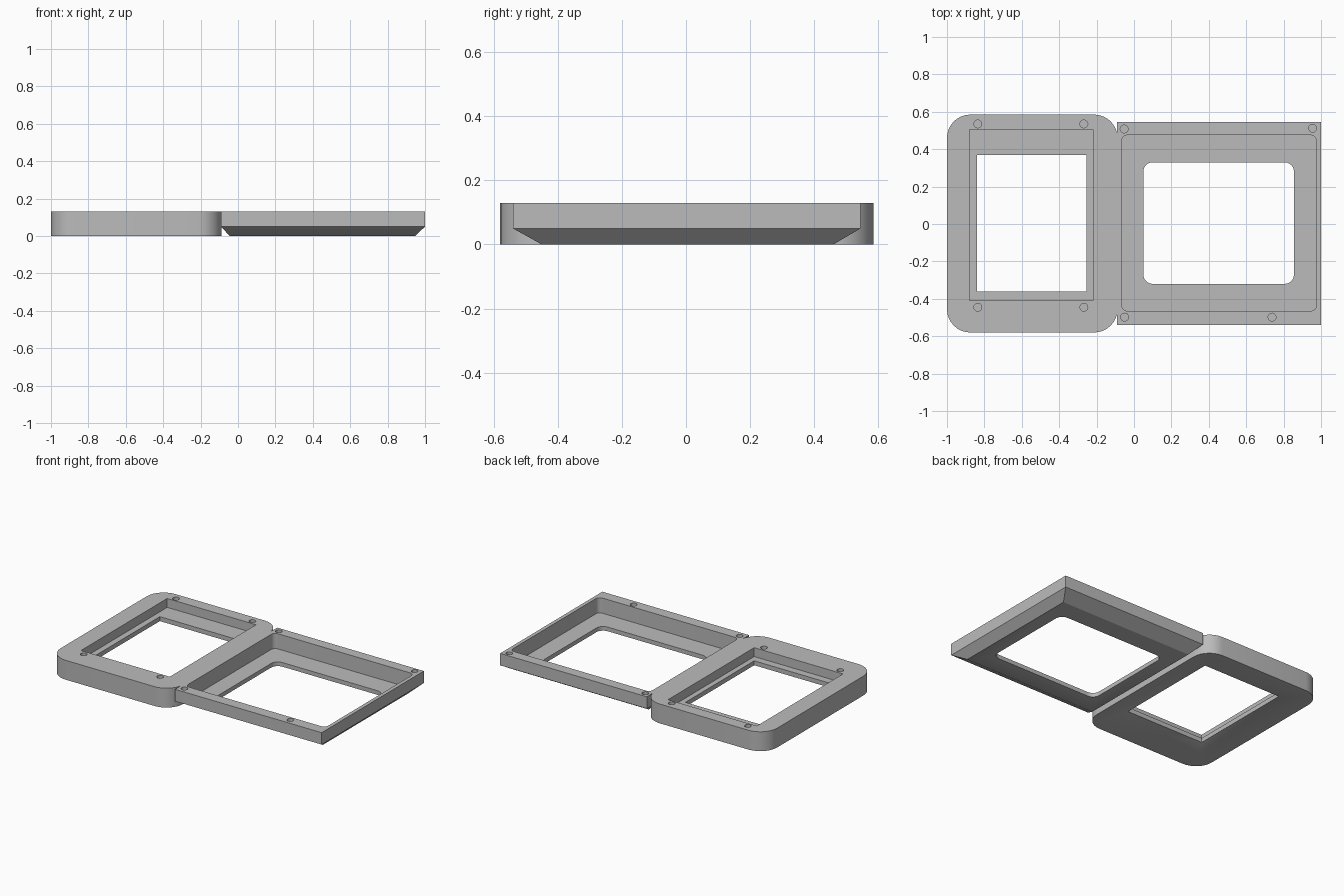
import bpy, bmesh, math

if "Cube" in bpy.data.objects:
    bpy.data.objects.remove(bpy.data.objects["Cube"])

grey = bpy.data.materials.new("plain grey")
grey.diffuse_color = (0.5, 0.5, 0.5, 1)
grey.use_nodes = True
grey.node_tree.nodes["Principled BSDF"].inputs["Base Color"].default_value = grey.diffuse_color
SEG = 8


def ring(bm, x0, x1, y0, y1, r, z):
    """Rounded rectangle with a fixed number of points."""
    verts = []
    corners = [(x1 - r, y1 - r), (x0 + r, y1 - r), (x0 + r, y0 + r), (x1 - r, y0 + r)]
    for i, (cx, cy) in enumerate(corners):
        for k in range(SEG + 1):
            a = math.pi / 2 * (i + k / SEG)
            verts.append(bm.verts.new((cx + r * math.cos(a), cy + r * math.sin(a), z)))
    return verts


def frame(name, rings, holes, depth):
    """Closed loop of rings swept into a frame, with blind screw holes in the top."""
    bm = bmesh.new()
    loops = [ring(bm, *p) for p in rings]
    n = len(loops[0])
    for a, b in zip(loops, loops[1:] + loops[:1]):
        for i in range(n):
            j = (i + 1) % n
            bm.faces.new((a[i], a[j], b[j], b[i]))
    bmesh.ops.remove_doubles(bm, verts=bm.verts, dist=1e-5)
    bmesh.ops.recalc_face_normals(bm, faces=bm.faces)
    mesh = bpy.data.meshes.new(name)
    bm.to_mesh(mesh)
    bm.free()
    mesh.materials.append(grey)
    ob = bpy.data.objects.new(name, mesh)
    bpy.context.collection.objects.link(ob)

    # screw hole cutters
    cut = bmesh.new()
    for x, y in holes:
        res = bmesh.ops.create_cone(cut, cap_ends=True, segments=24, radius1=0.021,
                                    radius2=0.021, depth=0.2)
        bmesh.ops.translate(cut, verts=res["verts"], vec=(x, y, 0.13 - depth + 0.1))
    cmesh = bpy.data.meshes.new(name + "_hole_cutter")
    cut.to_mesh(cmesh)
    cut.free()
    cmesh.materials.append(grey)
    cutter = bpy.data.objects.new(name + "_hole_cutter", cmesh)
    bpy.context.collection.objects.link(cutter)
    cutter.hide_render = True

    bpy.ops.object.select_all(action='DESELECT')
    bpy.context.view_layer.objects.active = ob
    ob.select_set(True)
    mod = ob.modifiers.new("holes", 'BOOLEAN')
    mod.operation = 'DIFFERENCE'
    mod.solver = 'EXACT'
    mod.object = cutter
    bpy.ops.object.modifier_apply(modifier=mod.name)
    bpy.data.objects.remove(cutter)
    bpy.ops.object.shade_smooth_by_angle(angle=math.radians(30))
    return ob


# rounded frame: outer wall, stepped recess, opening, flared underside
frame("rounded_frame", [
    (-1.0, -0.088, -0.58, 0.585, 0.125, 0.0),
    (-1.0, -0.088, -0.58, 0.585, 0.125, 0.13),
    (-0.88, -0.22, -0.41, 0.505, 0, 0.13),
    (-0.88, -0.22, -0.41, 0.505, 0, 0.07),
    (-0.84, -0.255, -0.36, 0.37, 0, 0.07),
    (-0.84, -0.255, -0.36, 0.37, 0, 0.04),
    (-0.945, -0.143, -0.53, 0.535, 0, 0.0),
], [(-0.835, 0.535), (-0.268, 0.535), (-0.835, -0.445), (-0.268, -0.445)], 0.05)

# square frame: chamfered underside, deep tray, rounded opening
frame("square_frame", [
    (-0.045, 0.947, -0.45, 0.46, 0, 0.0),
    (-0.09, 1.0, -0.54, 0.545, 0, 0.05),
    (-0.09, 1.0, -0.54, 0.545, 0, 0.13),
    (-0.065, 0.975, -0.465, 0.475, 0.03, 0.13),
    (-0.065, 0.975, -0.465, 0.475, 0.03, 0.028),
    (0.05, 0.855, -0.32, 0.33, 0.05, 0.028),
    (0.05, 0.855, -0.32, 0.33, 0.05, 0.0),
], [(-0.053, 0.508), (0.955, 0.512), (-0.05, -0.498), (0.738, -0.498)], 0.05)
